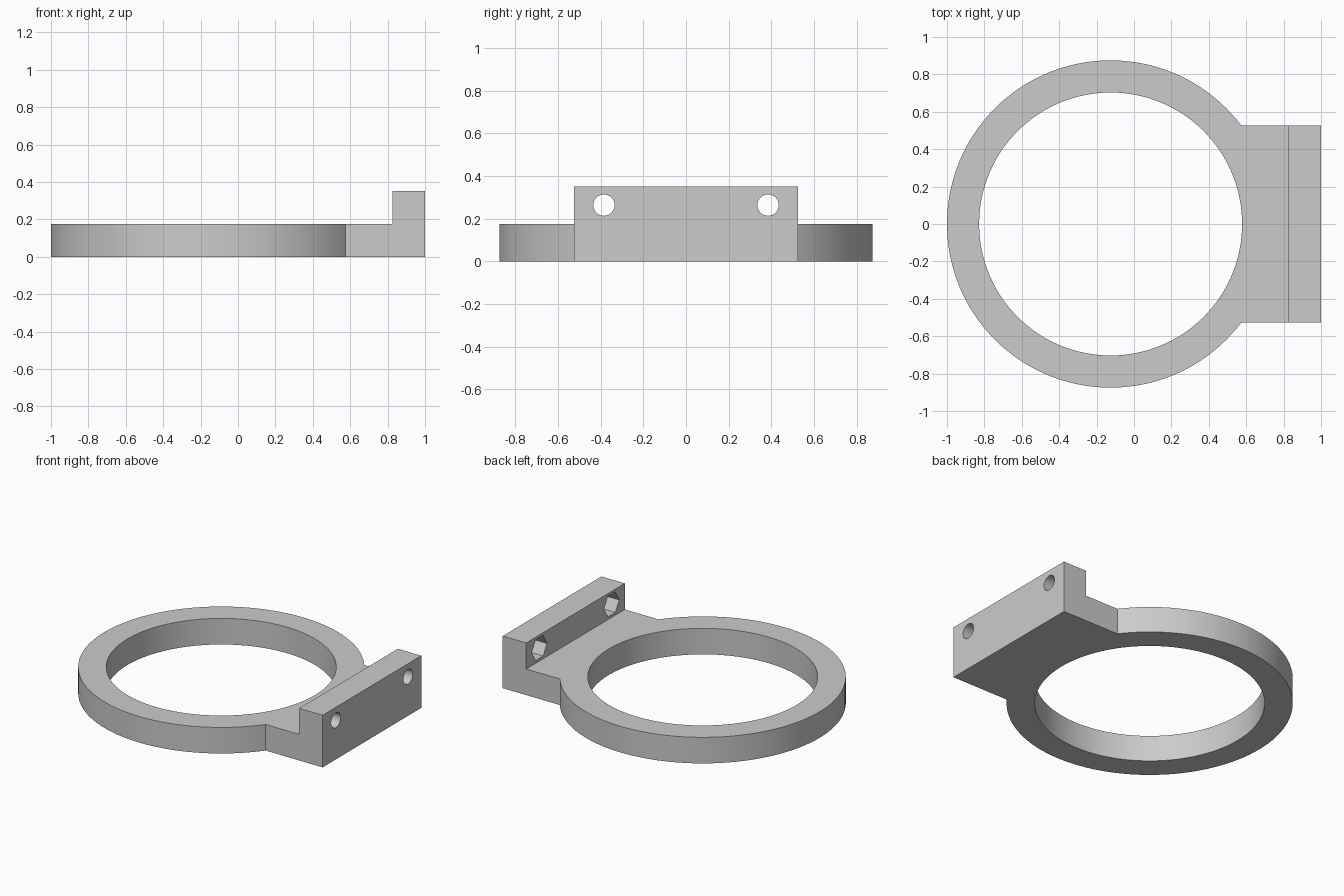
import bpy
import math

cube = bpy.data.objects.get("Cube")
if cube:
    bpy.data.objects.remove(cube, do_unlink=True)

RING_X, THICK, TOP = -0.125, 0.176, 0.352
WALL_X, HALF_WIDTH = 0.825, 0.526
HOLE_Y, HOLE_Z = 0.385, 0.264

grey = bpy.data.materials.new("plain grey")
grey.use_nodes = True
grey.diffuse_color = (0.6, 0.6, 0.6, 1)
grey.node_tree.nodes["Principled BSDF"].inputs["Base Color"].default_value = (0.6, 0.6, 0.6, 1)


def cylinder(name, radius, depth, location, sides=128, rotation=(0, 0, 0)):
    bpy.ops.mesh.primitive_cylinder_add(vertices=sides, radius=radius, depth=depth,
                                        location=location, rotation=rotation)
    obj = bpy.context.object
    obj.name = name
    obj.data.materials.append(grey)
    return obj


def extrude_profile(name, profile, half_width):
    """Extrude an xz outline symmetrically along y."""
    n = len(profile)
    verts = [(x, y, z) for y in (-half_width, half_width) for x, z in profile]
    faces = [tuple(range(n)), tuple(reversed(range(n, 2 * n)))]
    faces += [((i + 1) % n, i, i + n, (i + 1) % n + n) for i in range(n)]
    mesh = bpy.data.meshes.new(name)
    mesh.from_pydata(verts, [], faces)
    mesh.materials.append(grey)
    obj = bpy.data.objects.new(name, mesh)
    bpy.context.collection.objects.link(obj)
    return obj


def combine(target, other, operation):
    mod = target.modifiers.new(operation, "BOOLEAN")
    mod.operation, mod.object, mod.solver = operation, other, "EXACT"
    bpy.context.view_layer.objects.active = target
    bpy.ops.object.modifier_apply(modifier=mod.name)
    bpy.data.objects.remove(other, do_unlink=True)


# Round body joined to the L-shaped mounting flange
bracket = cylinder("ring_bracket", 0.875, THICK, (RING_X, 0, THICK / 2))
flange = extrude_profile("mounting_flange", [
    (0.3, 0), (1, 0), (1, TOP), (WALL_X, TOP), (WALL_X, THICK), (0.3, THICK)], HALF_WIDTH)
combine(bracket, flange, "UNION")

# Large central bore
combine(bracket, cylinder("bore", 0.703, 1, (RING_X, 0, 0)), "DIFFERENCE")

# Bolt holes through the wall, with hexagonal nut pockets on the inner face
for side in (-1, 1):
    y = side * HOLE_Y
    bolt = cylinder("bolt_hole", 0.05, 0.5, (0.9, y, HOLE_Z), 48, (0, math.pi / 2, 0))
    combine(bracket, bolt, "DIFFERENCE")
    pocket = cylinder("nut_pocket", 0.08, 0.18, (WALL_X, y, HOLE_Z), 6, (0, math.pi / 2, 0))
    # The first corner points along y, so the pocket has a flat top and bottom
    combine(bracket, pocket, "DIFFERENCE")

# Smooth the curved walls while keeping crisp edges
bpy.ops.object.select_all(action="DESELECT")
bracket.select_set(True)
bpy.context.view_layer.objects.active = bracket
bpy.ops.object.shade_smooth_by_angle(angle=math.radians(30))
